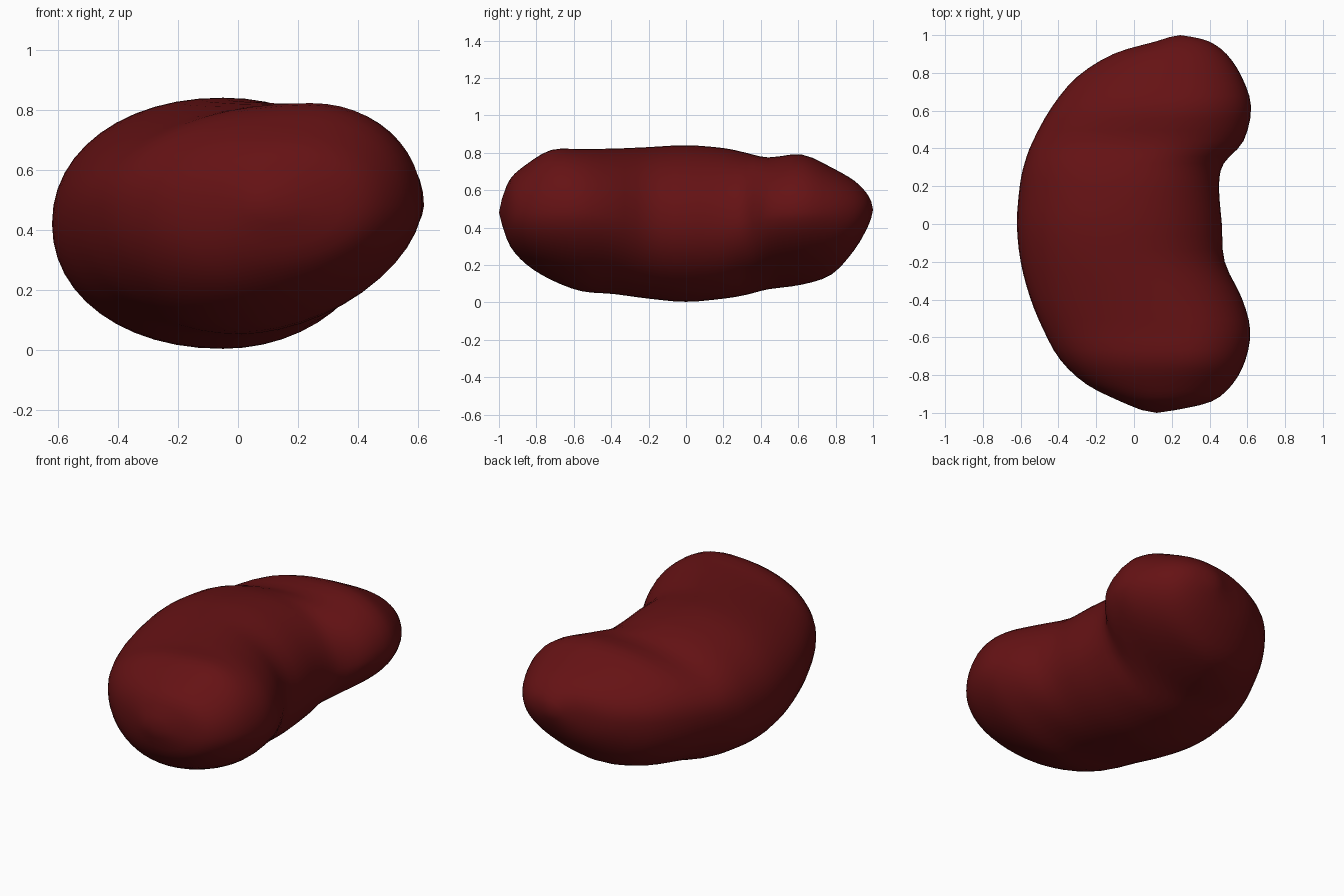
import bpy, bmesh, math

# Cross-sections along the bean:
# y, x left, x right, z bottom, z top, x of lowest point, x of highest point, z of widest point, lower-right roundness
SECTIONS = [
    (-0.985, 0.04, 0.22, 0.42, 0.55, 0.12, 0.13, 0.48, 2.0),
    (-0.94, -0.07, 0.41, 0.30, 0.66, 0.12, 0.17, 0.48, 2.0),
    (-0.85, -0.25, 0.52, 0.20, 0.74, 0.08, 0.20, 0.48, 1.9),
    (-0.72, -0.39, 0.59, 0.12, 0.815, 0.04, 0.24, 0.48, 1.8),
    (-0.56, -0.48, 0.615, 0.06, 0.82, 0.02, 0.22, 0.48, 1.75),
    (-0.39, -0.55, 0.57, 0.045, 0.822, 0.00, 0.10, 0.46, 1.8),
    (-0.20, -0.60, 0.48, 0.02, 0.83, -0.03, -0.02, 0.43, 2.0),
    (0.00, -0.62, 0.465, 0.003, 0.84, -0.05, -0.05, 0.42, 2.0),
    (0.20, -0.605, 0.45, 0.02, 0.825, -0.05, -0.03, 0.42, 2.0),
    (0.32, -0.58, 0.475, 0.04, 0.80, -0.05, 0.00, 0.44, 1.8),
    (0.44, -0.535, 0.58, 0.07, 0.775, -0.04, 0.12, 0.47, 1.65),
    (0.62, -0.435, 0.62, 0.095, 0.79, 0.00, 0.20, 0.48, 1.65),
    (0.78, -0.30, 0.57, 0.15, 0.72, 0.08, 0.22, 0.48, 1.75),
    (0.90, -0.11, 0.49, 0.28, 0.65, 0.18, 0.24, 0.48, 2.0),
    (0.965, 0.11, 0.40, 0.39, 0.585, 0.24, 0.25, 0.49, 2.0),
    (0.99, 0.19, 0.31, 0.45, 0.54, 0.245, 0.25, 0.495, 2.0),
]
SIDES, STEPS = 48, 3


def spline(a, b, c, d, t):
    return 0.5 * (2 * b + (c - a) * t + (2 * a - 5 * b + 4 * c - d) * t * t
                  + (3 * b - a - 3 * c + d) * t ** 3)


def ring(sec):
    y, xl, xr, zb, zt, xb, xt, zm, n = sec
    pts = []
    for i in range(SIDES):
        a = 2 * math.pi * i / SIDES
        c, s = math.cos(a), math.sin(a)
        e = 2 / n if (c > 0 and s < 0) else 2 / 2.1
        u, v = abs(c) ** e, abs(s) ** e
        xm = xt if s >= 0 else xb
        x = xm + (xr - xm) * u if c >= 0 else xm + (xl - xm) * u
        z = zm + (zt - zm) * v if s >= 0 else zm + (zb - zm) * v
        pts.append((x, y, z))
    return pts


# Smoothly interpolated list of sections
rows = []
last = len(SECTIONS) - 1
for k in range(last):
    quad = [SECTIONS[min(max(k + o, 0), last)] for o in (-1, 0, 1, 2)]
    for j in range(STEPS):
        rows.append([spline(*vals, j / STEPS) for vals in zip(*quad)])
rows.append(SECTIONS[-1])

# Bean body skinned over the rings, with a point at each end
bm = bmesh.new()
rings = [[bm.verts.new(p) for p in ring(r)] for r in rows]
front_tip = bm.verts.new((0.12, -1.0, 0.48))
back_tip = bm.verts.new((0.245, 1.0, 0.495))
for i in range(SIDES):
    j = (i + 1) % SIDES
    for a, b in zip(rings, rings[1:]):
        bm.faces.new((a[i], a[j], b[j], b[i]))
    bm.faces.new((front_tip, rings[0][j], rings[0][i]))
    bm.faces.new((back_tip, rings[-1][i], rings[-1][j]))
bmesh.ops.recalc_face_normals(bm, faces=bm.faces)
for f in bm.faces:
    f.smooth = True

mesh = bpy.data.meshes.new("bean")
bm.to_mesh(mesh)
bm.free()
bean = bpy.data.objects.new("bean", mesh)
bpy.context.collection.objects.link(bean)

red = bpy.data.materials.new("dark bean red")
red.diffuse_color = (0.13, 0.006, 0.007, 1)
mesh.materials.append(red)
